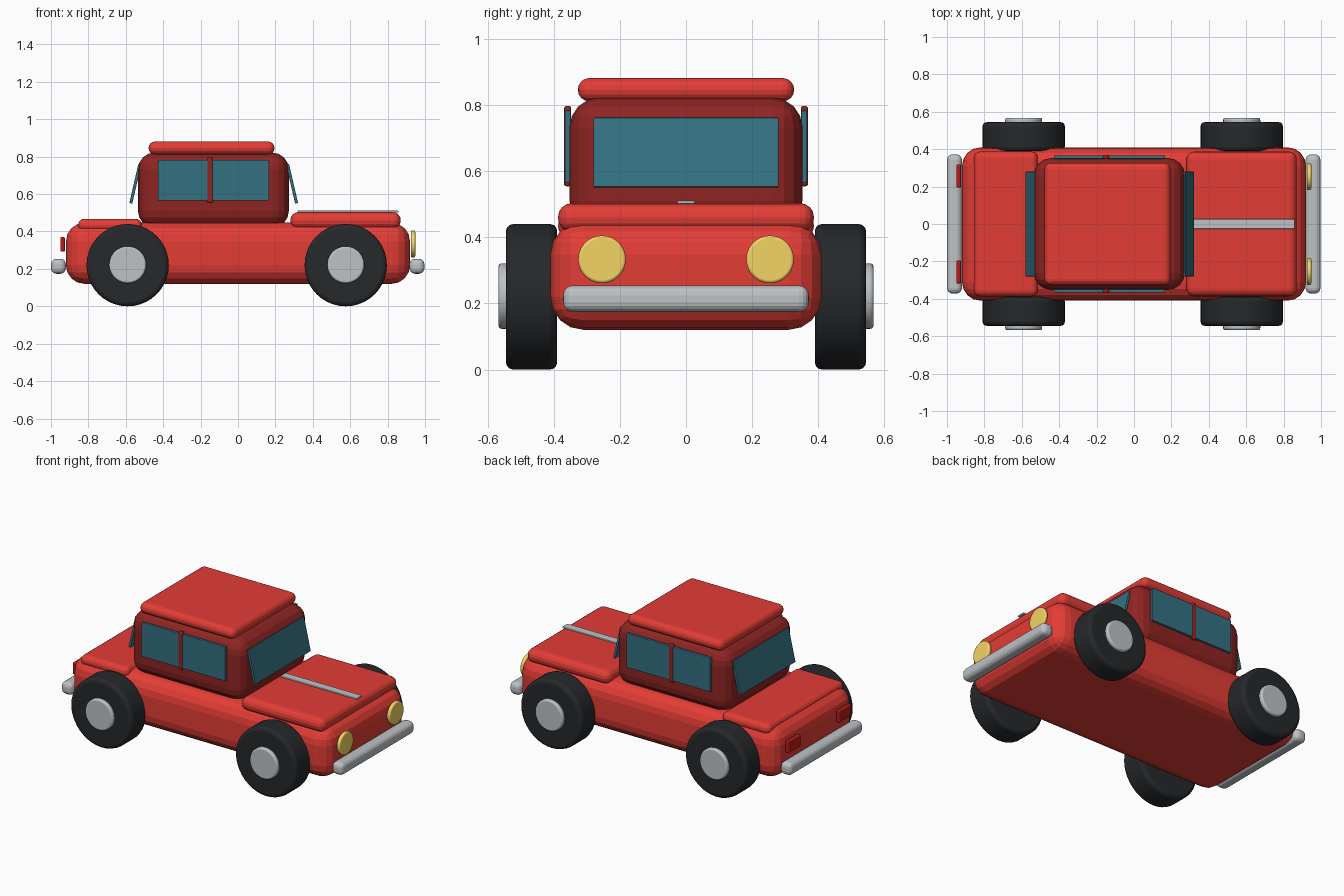
import bpy, math

if "Cube" in bpy.data.objects:
    bpy.data.objects.remove(bpy.data.objects["Cube"])


def material(name, rgb):
    m = bpy.data.materials.new(name)
    m.diffuse_color = (*rgb, 1)
    m.use_nodes = True
    m.node_tree.nodes["Principled BSDF"].inputs["Base Color"].default_value = m.diffuse_color
    return m


RED = material("red_paint", (0.77, 0.046, 0.036))
DARK = material("dark_red_paint", (0.27, 0.018, 0.016))
GLASS = material("glass", (0.034, 0.165, 0.22))
RUBBER = material("rubber", (0.019, 0.021, 0.024))
YELLOW = material("lamp_yellow", (0.90, 0.66, 0.13))
TAIL = material("lamp_red", (0.50, 0.01, 0.01))
CHROME = material("chrome", (0.51, 0.54, 0.56))


def finish(ob, name, mat, bevel, segments):
    ob.name = name
    ob.data.materials.append(mat)
    bpy.ops.object.transform_apply(location=False, rotation=True, scale=True)
    if bevel:
        b = ob.modifiers.new("Bevel", 'BEVEL')
        b.width = bevel
        b.segments = segments
        b.limit_method = 'ANGLE'
        b.angle_limit = math.radians(40)
    return ob


def box(name, x, y, z, mat, bevel=0.0, segments=4, tilt=0.0):
    """Rounded box given as (min, max) ranges, tilted about y."""
    mid = [(r[0] + r[1]) / 2 for r in (x, y, z)]
    bpy.ops.mesh.primitive_cube_add(size=1, location=mid, rotation=(0, tilt, 0))
    ob = bpy.context.object
    ob.scale = [r[1] - r[0] for r in (x, y, z)]
    return finish(ob, name, mat, bevel, segments)


def disc(name, loc, radius, depth, axis, mat, bevel, sides=40):
    rot = (math.pi / 2, 0, 0) if axis == 'y' else (0, math.pi / 2, 0)
    bpy.ops.mesh.primitive_cylinder_add(vertices=sides, radius=radius, depth=depth,
                                        location=loc, rotation=rot)
    ob = finish(bpy.context.object, name, mat, bevel, 3)
    bpy.ops.object.shade_smooth_by_angle(angle=math.radians(35))
    return ob


# Bodywork
box("body", (-0.92, 0.92), (-0.41, 0.41), (0.12, 0.447), RED, 0.10)
box("hood", (0.28, 0.87), (-0.387, 0.387), (0.415, 0.503), RED, 0.042)
box("trunk_lid", (-0.855, -0.515), (-0.387, 0.387), (0.40, 0.468), RED, 0.033)
box("cabin", (-0.535, 0.272), (-0.352, 0.352), (0.42, 0.822), DARK, 0.09)
box("roof", (-0.478, 0.195), (-0.327, 0.327), (0.811, 0.881), RED, 0.034)
box("hood_trim", (0.318, 0.859), (-0.026, 0.026), (0.501, 0.511), CHROME, 0.003, 2)

# Front and rear glass, leaning outwards at the bottom
lean = math.radians(13)
box("windshield", (0.281, 0.297), (-0.28, 0.28), (0.548, 0.763), GLASS, 0.003, 2, -lean)
box("rear_window", (-0.557, -0.541), (-0.28, 0.28), (0.548, 0.763), GLASS, 0.003, 2, lean)

# Bumpers
box("front_bumper", (0.917, 0.997), (-0.372, 0.372), (0.174, 0.254), CHROME, 0.03)
box("rear_bumper", (-1.0, -0.92), (-0.372, 0.372), (0.174, 0.254), CHROME, 0.03)

for s, side in ((-1, "right"), (1, "left")):
    # Side glass and pillar
    def yr(a, b):
        return tuple(sorted((s * a, s * b)))
    box(f"side_window_{side}", (-0.428, 0.166), yr(0.348, 0.366), (0.565, 0.783), GLASS, 0.003, 2)
    box(f"pillar_{side}", (-0.166, -0.134), yr(0.347, 0.369), (0.554, 0.797), DARK, 0.008, 3)
    # Lamps
    disc(f"headlight_{side}", (0.936, s * 0.254, 0.333), 0.072, 0.024, 'x', YELLOW, 0.008)
    box(f"tail_light_{side}", (-0.95, -0.925), yr(0.195, 0.318), (0.292, 0.370), TAIL, 0.008, 3)
    # Wheels
    for x, end in ((-0.59, "rear"), (0.576, "front")):
        disc(f"tire_{end}_{side}", (x, s * 0.467, 0.22), 0.22, 0.155, 'y', RUBBER, 0.022)
        disc(f"hub_{end}_{side}", (x, s * 0.53, 0.222), 0.099, 0.074, 'y', CHROME, 0.01)
